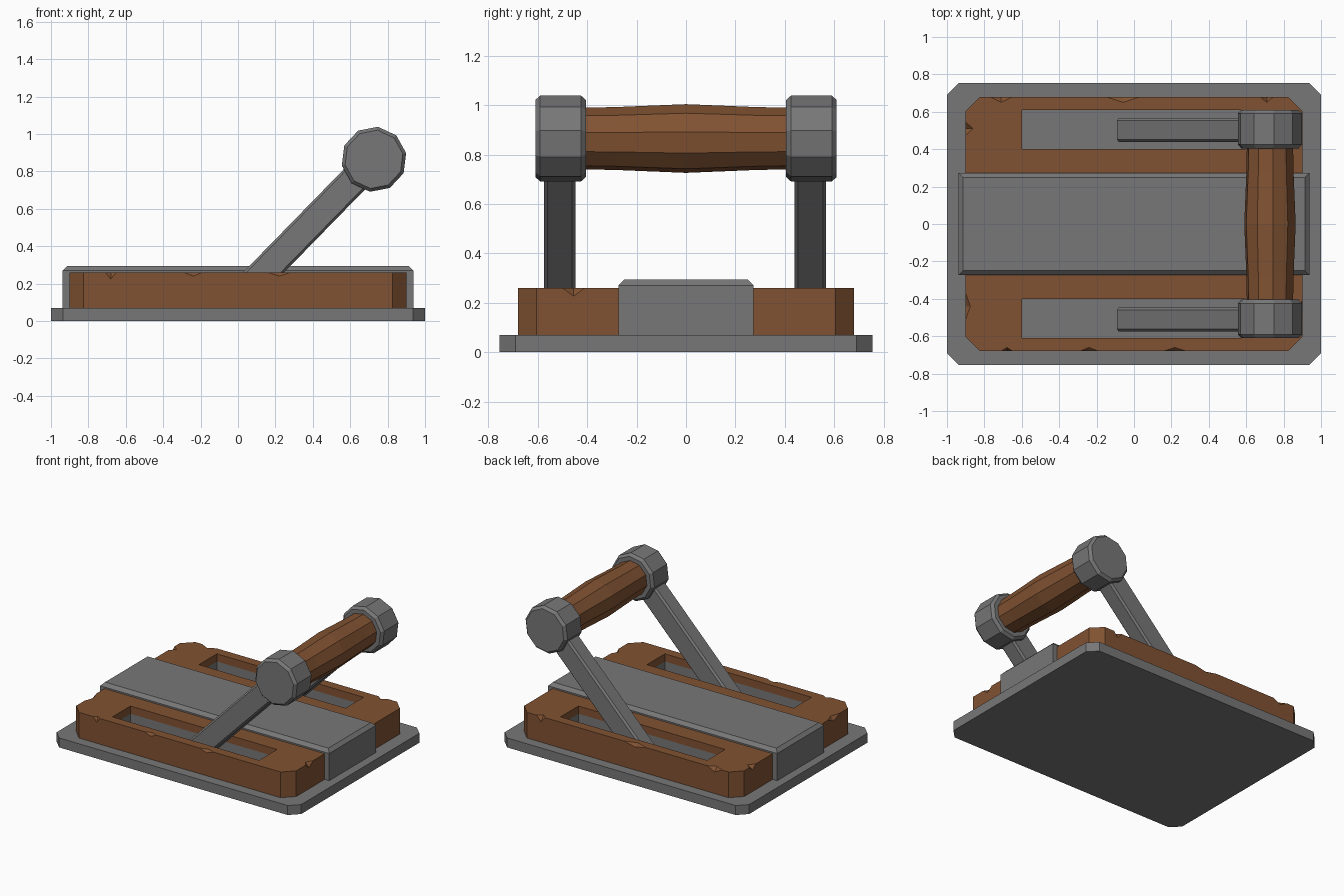
import bpy, bmesh
from math import sin, cos, pi, radians, atan2, hypot
from mathutils import Vector, Matrix

if "Cube" in bpy.data.objects:
    bpy.data.objects.remove(bpy.data.objects["Cube"])


def material(name, rgb):
    m = bpy.data.materials.new(name)
    m.diffuse_color = (*rgb, 1)
    m.use_nodes = True
    m.node_tree.nodes["Principled BSDF"].inputs["Base Color"].default_value = m.diffuse_color
    return m


wood = material("wood", (0.22, 0.085, 0.032))
metal = material("dark_metal", (0.185, 0.185, 0.185))


def finish(bm, name, mat=metal):
    bmesh.ops.recalc_face_normals(bm, faces=bm.faces)
    me = bpy.data.meshes.new(name)
    bm.to_mesh(me)
    bm.free()
    ob = bpy.data.objects.new(name, me)
    bpy.context.collection.objects.link(ob)
    if mat:
        me.materials.append(mat)
    return ob


def add_box(bm, center, size):
    m = Matrix.Translation(center) @ Matrix.Diagonal((*size, 1))
    bmesh.ops.create_cube(bm, size=1, matrix=m)


def chamfered_slab(name, hx, hy, z0, z1, c, mat=metal):
    """Rectangular slab with cut corners."""
    bm = bmesh.new()
    add_box(bm, (0, 0, (z0 + z1) / 2), (2 * hx, 2 * hy, z1 - z0))
    upright = [e for e in bm.edges
               if abs(e.verts[0].co.z - e.verts[1].co.z) > 0.01]
    bmesh.ops.bevel(bm, geom=upright, offset=c, segments=1, affect='EDGES')
    return finish(bm, name, mat)


def lathe_y(name, profile, cx, cz, sides=10, phase=radians(11), mat=metal):
    """Faceted solid along y from (y, radius) stations."""
    bm = bmesh.new()
    rings = [[bm.verts.new((cx + r * cos(phase + 2 * pi * i / sides), y,
                            cz + r * sin(phase + 2 * pi * i / sides)))
              for i in range(sides)] for y, r in profile]
    for a, b in zip(rings, rings[1:]):
        for i in range(sides):
            j = (i + 1) % sides
            bm.faces.new((a[i], a[j], b[j], b[i]))
    bm.faces.new(rings[0])
    bm.faces.new(rings[-1])
    return finish(bm, name, mat)


# Metal plate and wooden block
chamfered_slab("base_plate", 1.0, 0.755, 0.0, 0.07, 0.065)
block = chamfered_slab("wood_block", 0.9, 0.68, 0.07, 0.26, 0.075, wood)

# Cutters: two slots and the chips along the top edges
SLOT_Y = 0.505
bm = bmesh.new()
for s in (-1, 1):
    add_box(bm, (0, s * SLOT_Y, 0.2), (1.2, 0.21, 0.4))
chips = [  # x, y, half extents along x, y, z
    (-0.71, 0.68, 0.06, 0.03, 0.03), (-0.06, 0.68, 0.09, 0.03, 0.02),
    (0.71, 0.68, 0.035, 0.03, 0.04), (-0.68, -0.68, 0.03, 0.02, 0.035),
    (-0.24, -0.68, 0.05, 0.02, 0.02), (0.22, -0.68, 0.06, 0.02, 0.02),
    (-0.9, 0.51, 0.04, 0.035, 0.03), (-0.9, -0.44, 0.025, 0.07, 0.03),
    (0.9, -0.455, 0.03, 0.045, 0.033)]
for x, y, a, b, c in chips:
    pts = [(a, 0, 0), (-a, 0, 0), (0, b, 0), (0, -b, 0), (0, 0, c), (0, 0, -c)]
    vs = [bm.verts.new(Vector((x, y, 0.26)) + Vector(p)) for p in pts]
    bmesh.ops.convex_hull(bm, input=vs)
cutter = finish(bm, "block_cutter", wood)
cutter.hide_render = True
mod = block.modifiers.new("cuts", 'BOOLEAN')
mod.operation = 'DIFFERENCE'
mod.solver = 'EXACT'
mod.object = cutter
bpy.context.view_layer.objects.active = block
bpy.ops.object.modifier_apply(modifier=mod.name)
bpy.data.objects.remove(cutter)

# Metal centre bar with bevelled top
bm = bmesh.new()
add_box(bm, (0, 0, 0.1825), (1.874, 0.545, 0.225))
top = [e for e in bm.edges if all(v.co.z > 0.25 for v in e.verts)]
bmesh.ops.bevel(bm, geom=top, offset=0.024, segments=1, affect='EDGES')
finish(bm, "centre_bar")

# Lever geometry: grip axis and foot of the arms in the xz plane
GX, GZ = 0.727, 0.865
FX, FZ = -0.044, 0.075
length = hypot(GX - FX, GZ - FZ)
tilt = Matrix.Rotation(-atan2(GZ - FZ, GX - FX), 4, 'Y')

for s, side in ((-1, "front"), (1, "back")):
    # Metal lining of the lower slot walls
    bm = bmesh.new()
    add_box(bm, (0, s * SLOT_Y, 0.138), (1.196, 0.206, 0.132))
    lid = [f for f in bm.faces if f.calc_center_median().z > 0.2]
    bmesh.ops.delete(bm, geom=lid, context='FACES')
    finish(bm, side + "_slot_liner")

    # Slanted arm
    bm = bmesh.new()
    add_box(bm, (0, 0, 0), (length, 0.127, 0.157))
    bmesh.ops.bevel(bm, geom=bm.edges[:], offset=0.013, segments=1,
                    affect='EDGES')
    mid = Matrix.Translation(((GX + FX) / 2, s * 0.507 - 0.004,
                              (GZ + FZ) / 2))
    bm.transform(mid @ tilt)
    finish(bm, side + "_arm")

    # Ten-sided end cap
    lathe_y(side + "_cap", [(s * y, r) for y, r in (
        (0.405, 0.157), (0.425, 0.175), (0.59, 0.175), (0.61, 0.157))], GX, GZ)

# Wooden grip, swelling to the middle
lathe_y("grip", [(-0.42, 0.126), (-0.29, 0.128), (0, 0.14),
                 (0.29, 0.128), (0.42, 0.126)], GX, GZ, mat=wood)
